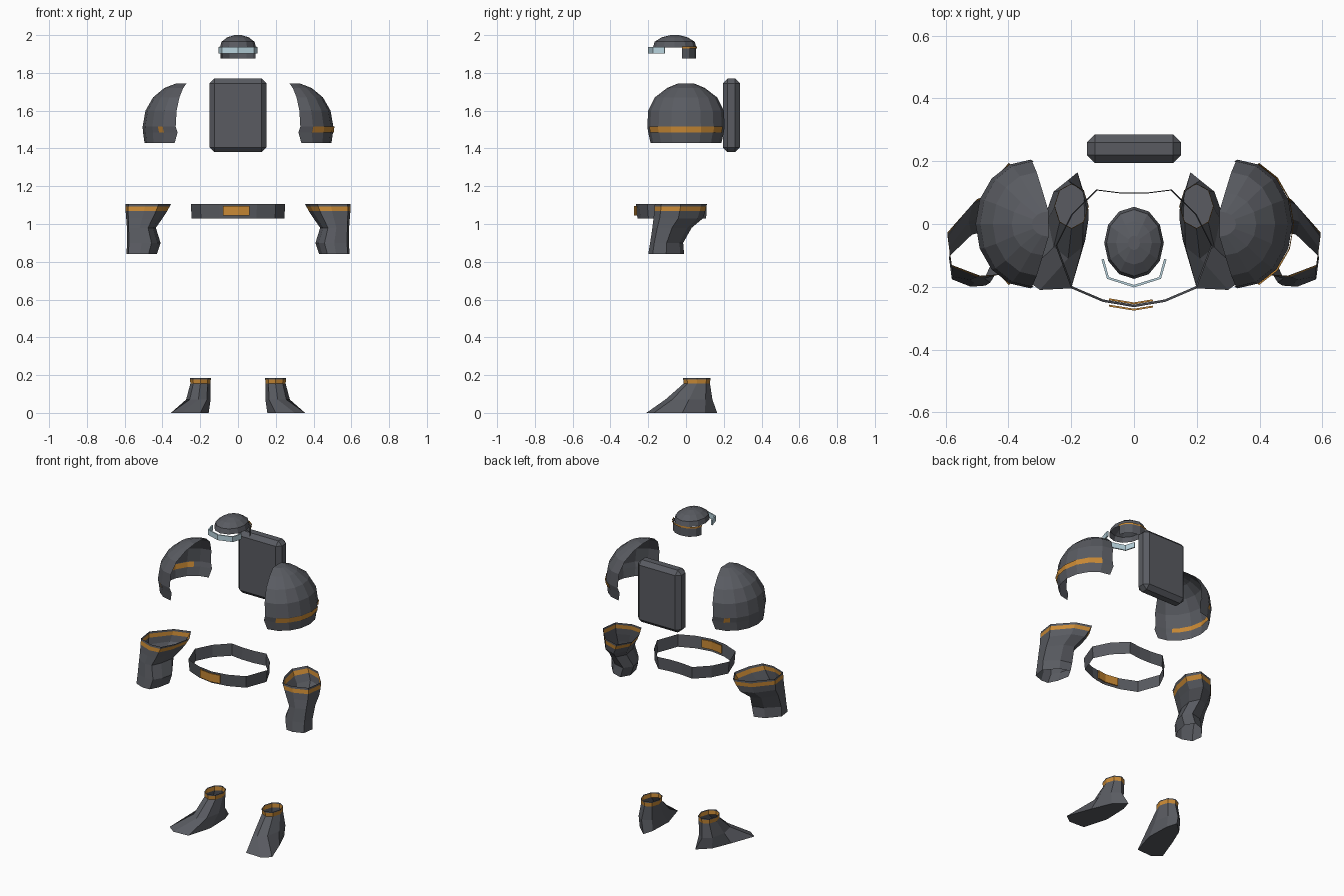
import bpy, bmesh
from math import sin, cos, radians

cube = bpy.data.objects.get("Cube")
if cube:
    bpy.data.objects.remove(cube, do_unlink=True)


def material(name, rgb):
    m = bpy.data.materials.new(name)
    m.use_nodes = True
    m.diffuse_color = (*rgb, 1)
    m.node_tree.nodes["Principled BSDF"].inputs["Base Color"].default_value = (*rgb, 1)
    return m


GREY = material("dark grey", (0.10, 0.105, 0.12))
ORANGE = material("orange trim", (0.58, 0.25, 0.035))
GLASS = material("pale blue visor", (0.48, 0.65, 0.72))


def finish(name, bm, mats, thickness=0):
    """Turn a bmesh into an object, optionally thickened."""
    mesh = bpy.data.meshes.new(name)
    bm.to_mesh(mesh)
    bm.free()
    for m in mats:
        mesh.materials.append(m)
    ob = bpy.data.objects.new(name, mesh)
    bpy.context.collection.objects.link(ob)
    if thickness:
        mod = ob.modifiers.new("thickness", "SOLIDIFY")
        mod.thickness = thickness
        mod.offset = 0
    return ob


def loft(name, rings, mats=(GREY,), closed=True, caps=(), stripe=None, side=1, thickness=0):
    """Skin a list of rings; the row numbered stripe takes the second material."""
    bm = bmesh.new()
    rows = [[bm.verts.new((x * side, y, z)) for x, y, z in r] for r in rings]
    for k, (a, b) in enumerate(zip(rows, rows[1:])):
        n = len(a)
        for i in range(n if closed else n - 1):
            j = (i + 1) % n
            f = bm.faces.new((a[i], a[j], b[j], b[i]))
            f.material_index = int(k == stripe)
    for c in caps:
        bm.faces.new(rows[c])
    bmesh.ops.recalc_face_normals(bm, faces=bm.faces)
    return finish(name, bm, mats, thickness)


def ellipse(cx, cy, rx, ry, z, start=0, end=360, n=8, closed=True):
    """Points along an elliptical arc at one height."""
    steps = n if closed else n - 1
    angles = [radians(start + (end - start) * i / steps) for i in range(n)]
    return [(cx + rx * cos(t), cy + ry * sin(t), z) for t in angles]


def wall(path, low, high):
    """Two rings standing over a plan path."""
    return [[(x, y, z) for x, y in path] for z in (low, high)]


def mirrored(half):
    """Complete a plan path across x = 0; the first point lies on the axis."""
    return [(-x, y) for x, y in reversed(half[1:])] + half


# Helmet dome, neck guard, trim and visor
CROWN = ((1.935, 1), (1.965, 0.92), (1.988, 0.6), (2.0, 0.2))
loft("helmet_dome", [ellipse(0, -0.06, 0.095 * s, 0.115 * s, z, n=12) for z, s in CROWN], caps=(-1,))


def neck_arc(z, grow=0):
    return ellipse(0, -0.02, 0.092 + grow, 0.072 + grow, z, 0, 180, 7, False)


loft("neck_guard", [neck_arc(1.875), neck_arc(1.937)], closed=False)
loft("helmet_trim", [neck_arc(1.929, 0.006), neck_arc(1.939, 0.006)], (ORANGE,), False)
visor = mirrored([(0, -0.198), (0.083, -0.172), (0.1, -0.112)])
loft("visor", wall(visor, 1.903, 1.936), (GLASS,), False, thickness=0.008)

# Backpack
bm = bmesh.new()
bmesh.ops.create_cube(bm, size=1)
for v in bm.verts:
    v.co = (v.co.x * 0.3, 0.24 + v.co.y * 0.09, 1.575 + v.co.z * 0.39)
bmesh.ops.bevel(bm, geom=bm.edges[:], offset=0.025, segments=1, affect="EDGES")
finish("backpack", bm, [GREY])

# Belt and buckle
belt = [(0, -0.265), (0.1, -0.248), (0.2, -0.205), (0.25, -0.07), (0.2, 0.03),
        (0.12, 0.11), (0.04, 0.1)]
loop = belt + [(-x, y) for x, y in reversed(belt[1:])]
belt_rings = wall(loop, 1.03, 1.105)
belt_rings[0] = [(x * 0.98, y * 0.97, z) for x, y, z in belt_rings[0]]
loft("belt", belt_rings)
for label, shift in (("front", -0.01), ("back", 0.01)):
    plate = [(-0.08, -0.25 + shift), (0, -0.263 + shift), (0.06, -0.253 + shift)]
    loft("buckle_" + label, wall(plate, 1.045, 1.096), (ORANGE,), False, thickness=0.006)

# Section tables: shoulder (z, inner x, outer x, half depth), bracer (z, x range, y range)
SHOULDER = [(1.43, 0.335, 0.495, 0.188), (1.485, 0.32, 0.503, 0.2), (1.515, 0.33, 0.505, 0.205),
            (1.6, 0.325, 0.49, 0.2), (1.67, 0.31, 0.45, 0.165), (1.72, 0.29, 0.39, 0.1),
            (1.745, 0.272, 0.325, 0.04)]
BRACER = [(0.84, 0.43, 0.59, -0.2, -0.01), (0.9, 0.41, 0.588, -0.19, -0.015),
          (0.98, 0.435, 0.588, -0.178, 0.03), (1.03, 0.4, 0.592, -0.172, 0.09),
          (1.068, 0.375, 0.595, -0.168, 0.102), (1.092, 0.362, 0.595, -0.166, 0.108),
          (1.105, 0.355, 0.595, -0.165, 0.11)]
CUFF = [(1, 0), (0.88, -0.75), (0.12, -1), (-0.46, -0.96), (-0.8, -0.4), (-1, 0.4), (-0.6, 1), (0.2, 0.78)]
SOLE = [(0.18, 0.165), (0.16, 0.1), (0.155, -0.05), (0.2, -0.205), (0.3, -0.21),
        (0.355, -0.17), (0.3, -0.02), (0.25, 0.1)]


def shoulder_arc(z, inner, outer, depth, grow=0):
    return ellipse(inner, 0, outer - inner + grow, depth + grow, z, -90, 90, 9, False)


def bracer_ring(z, x0, x1, y0, y1):
    return [((x0 + x1) / 2 + u * (x1 - x0) / 2, (y0 + y1) / 2 + v * (y1 - y0) / 2, z) for u, v in CUFF]


for label, side in (("left", 1), ("right", -1)):
    # Shoulder shell; its stripe lies outside on the left and mostly inside on the right
    loft(label + "_shoulder", [shoulder_arc(*s) for s in SHOULDER], closed=False, caps=(-1,), side=side)
    stripe = []
    for s in SHOULDER[1:3]:
        body = shoulder_arc(*s, grow=0.005 * side)[1:-1]
        ends = shoulder_arc(*s, grow=0.005)
        stripe.append([ends[1]] + body[1:-1] + [ends[-2]])
    loft(label + "_shoulder_stripe", stripe, (ORANGE,), False, side=side)

    # Bracer sleeve with a band under its rim
    loft(label + "_bracer", [bracer_ring(*b) for b in BRACER], (GREY, ORANGE), stripe=4, side=side)

    # Boot with a closed sole, open ankle and a band
    boot = [[(x, y, 0) for x, y in SOLE]]
    for z, cx, cy, rx, ry in ((0.07, 0.21, 0.015, 0.065, 0.125), (0.155, 0.199, 0.057, 0.053, 0.07),
                              (0.178, 0.199, 0.057, 0.055, 0.072), (0.185, 0.199, 0.057, 0.055, 0.072)):
        boot.append(ellipse(cx, cy, rx, ry, z, 90, 450))
    loft(label + "_boot", boot, (GREY, ORANGE), caps=(0,), stripe=2, side=side)
